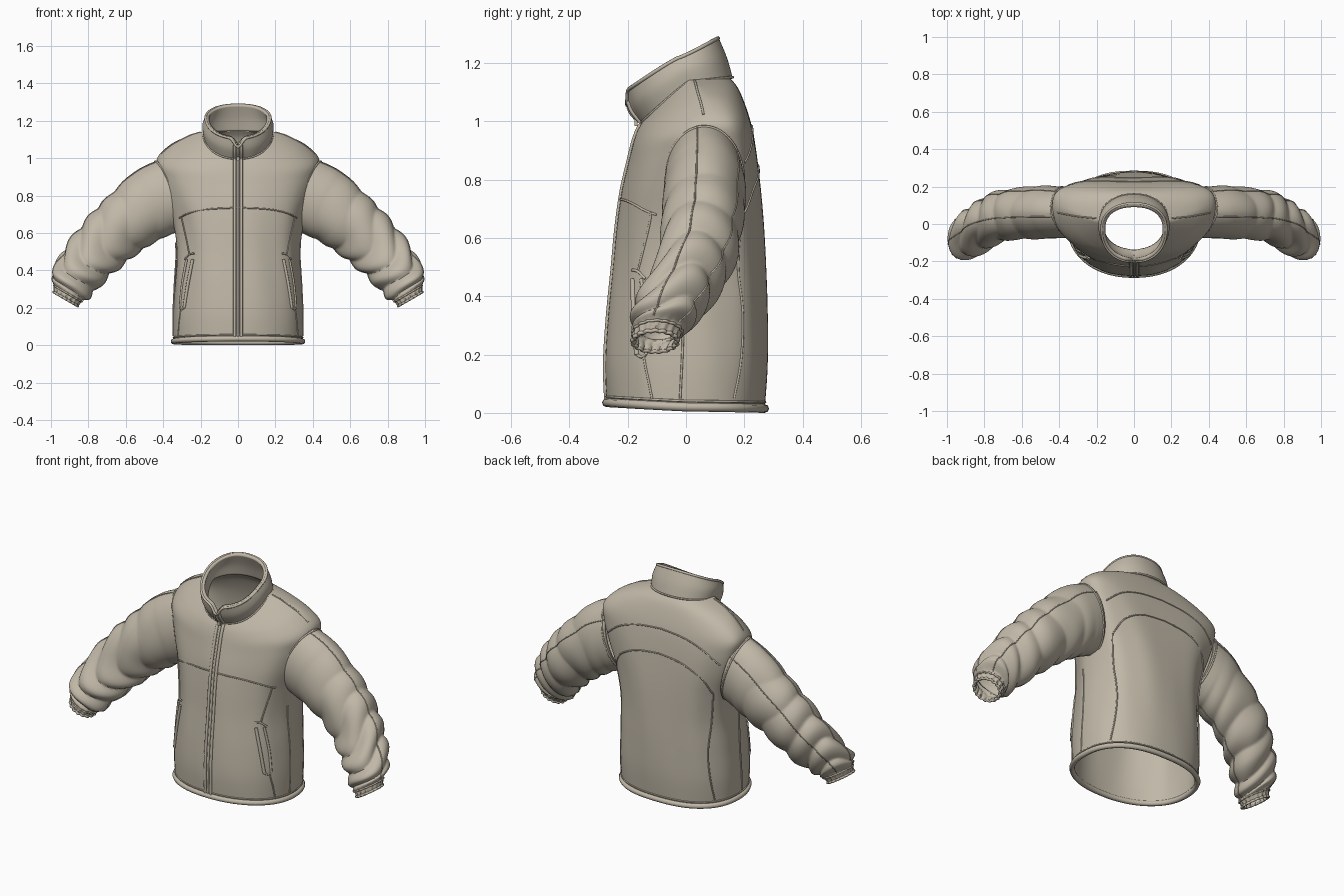
import bpy, math
from math import sin, cos, pi, radians
from mathutils import Vector
from mathutils.bvhtree import BVHTree

if "Cube" in bpy.data.objects:
    bpy.data.objects.remove(bpy.data.objects["Cube"])


def make_material(name, rgb):
    mat = bpy.data.materials.new(name)
    mat.use_nodes = True
    mat.diffuse_color = (*rgb, 1)
    mat.node_tree.nodes["Principled BSDF"].inputs["Base Color"].default_value = (*rgb, 1)
    return mat


FABRIC = make_material("beige fabric", (0.53, 0.48, 0.39))


def blend(stations, t):
    """Smooth interpolation through a list of tuples, t from 0 to 1."""
    n = len(stations) - 1
    i = min(int(t * n), n - 1)
    f = t * n - i
    p0, p1, p2, p3 = (stations[max(0, min(n, i + k))] for k in (-1, 0, 1, 2))
    return [0.5 * (2 * b + (c - a) * f + (2 * a - 5 * b + 4 * c - d) * f * f
                   + (3 * b - a - 3 * c + d) * f ** 3)
            for a, b, c, d in zip(p0, p1, p2, p3)]


def loft(name, surface, around, along, thickness, mirrored=False, is_hole=None):
    """Open tube through surface(angle, t), thickened inward."""
    verts = [surface(2 * pi * j / around, i / along)
             for i in range(along + 1) for j in range(around)]
    faces = []
    for i in range(along):
        for j in range(around):
            a, b = i * around + j, i * around + (j + 1) % around
            if not (is_hole and is_hole((verts[a] + verts[b + around]) / 2)):
                faces.append((a, b, b + around, a + around))
    mesh = bpy.data.meshes.new(name)
    mesh.from_pydata(verts, [], faces)
    mesh.materials.append(FABRIC)
    obj = bpy.data.objects.new(name, mesh)
    bpy.context.collection.objects.link(obj)
    bpy.ops.object.select_all(action="DESELECT")
    obj.select_set(True)
    bpy.context.view_layer.objects.active = obj
    bpy.ops.object.shade_smooth_by_angle(angle=radians(50))
    if mirrored:
        obj.modifiers.new("mirror", "MIRROR").use_mirror_merge = False
    solid = obj.modifiers.new("thickness", "SOLIDIFY")
    solid.thickness, solid.offset = thickness, -1
    return BVHTree.FromPolygons(verts, faces)


def tube(name, points, radius, closed=False):
    """Round piping along a path."""
    curve = bpy.data.curves.new(name, "CURVE")
    curve.dimensions = "3D"
    curve.bevel_depth, curve.bevel_resolution = radius, 2
    curve.use_fill_caps = True
    spline = curve.splines.new("POLY")
    spline.points.add(len(points) - 1)
    for p, co in zip(spline.points, points):
        p.co = (*co, 1)
    spline.use_cyclic_u = closed
    spline.use_smooth = True
    curve.materials.append(FABRIC)
    obj = bpy.data.objects.new(name, curve)
    bpy.context.collection.objects.link(obj)
    return obj


def sharp_power(v, p):
    return math.copysign(abs(v) ** p, v)


# Body: side z, front z, back z, half width, front y, back y, middle y, back squareness
BODY = [(0.020, 0.035, 0.015, 0.345, -0.273, 0.270, 0.00, 0.82),
        (0.16, 0.17, 0.16, 0.347, -0.278, 0.279, 0.00, 0.80),
        (0.33, 0.33, 0.33, 0.338, -0.268, 0.279, 0.00, 0.78),
        (0.50, 0.50, 0.50, 0.330, -0.250, 0.274, 0.01, 0.75),
        (0.66, 0.64, 0.66, 0.350, -0.236, 0.266, 0.03, 0.70),
        (0.80, 0.76, 0.80, 0.394, -0.219, 0.254, 0.06, 0.64),
        (0.92, 0.86, 0.91, 0.426, -0.197, 0.240, 0.08, 0.60),
        (1.00, 0.92, 0.99, 0.432, -0.183, 0.224, 0.09, 0.60),
        (1.07, 0.96, 1.06, 0.365, -0.170, 0.202, 0.07, 0.65),
        (1.115, 0.985, 1.115, 0.275, -0.158, 0.178, 0.04, 0.75),
        (1.145, 1.005, 1.15, 0.178, -0.145, 0.150, 0.01, 0.85)]


def oval(angle, row):
    zs, zf, zb, a, yf, yb, ym, power = row
    c, s = cos(angle), sin(angle)
    p = power if s > 0 else 0.92
    y = ym + ((yb - ym) if s > 0 else (ym - yf)) * sharp_power(s, p)
    z = zs + ((zb - zs) * s if s > 0 else (zf - zs) * -s)
    return Vector((a * sharp_power(c, p), y, z))


def body(angle, t):
    p = oval(angle, blend(BODY, t))
    fold = 0.010 * sin(pi * min(1, t * 1.5)) * sin(9 * angle + 5 * t)
    return Vector((p.x * (1 + fold), p.y * (1 + fold), p.z))


# Collar: leans forward, with a notch above the zip
COLLAR = [(1.135, 0.995, 1.150, 0.186, -0.152, 0.160, 0.01, 0.95),
          (1.180, 1.050, 1.220, 0.190, -0.186, 0.140, -0.01, 0.92),
          (1.222, 1.112, 1.292, 0.174, -0.203, 0.110, -0.03, 0.88)]


def collar(angle, t):
    p = oval(angle, blend(COLLAR, t))
    if sin(angle) < 0:
        p.z -= 0.05 * t * math.exp(-(p.x / 0.025) ** 2)
    return p


# Sleeve: centre x y z, height radius, depth radius, droop in degrees
SLEEVE = [(0.372, 0.062, 0.802, 0.196, 0.134, 15),
          (0.460, 0.064, 0.760, 0.192, 0.141, 28),
          (0.560, 0.060, 0.684, 0.174, 0.140, 38),
          (0.665, 0.050, 0.600, 0.160, 0.134, 44),
          (0.760, 0.024, 0.498, 0.146, 0.130, 48),
          (0.838, -0.030, 0.403, 0.133, 0.124, 53),
          (0.895, -0.075, 0.323, 0.118, 0.110, 58),
          (0.908, -0.097, 0.280, 0.088, 0.086, 60),
          (0.920, -0.106, 0.246, 0.072, 0.076, 60)]


def sleeve(angle, t):
    x, y, z, h, d, droop = blend(SLEEVE, t)
    # Puffy, uneven slanted folds that deepen towards the wrist
    depth = 0.12 * min(1, max(0, t - 0.10) * 2) * min(1, max(0, 0.92 - t) * 8)
    wave = abs(sin(24 * t + 1.3 * sin(angle + 0.7) + 0.7 * sin(2 * angle + 9 * t)))
    k = 1 + depth * (1.5 * wave - 0.85 + 0.25 * sin(3 * angle + 17 * t))
    # Elastic gathers at the cuff
    k += 0.05 * max(0, min(1, (t - 0.82) * 8)) * sin(17 * angle)
    # The front of the armhole is cut further in
    x += 0.05 * min(0, cos(angle)) * max(0, 1 - 4 * t)
    r = radians(droop)
    up = h * k * sin(angle)
    return Vector((x + sin(r) * up, y + d * k * cos(angle), z + cos(r) * up))


def in_armhole(p):
    x, y, z, h, d, droop = SLEEVE[0]
    r = radians(droop)
    up = (abs(p.x) - x) * sin(r) + (p.z - z) * cos(r)
    return abs(p.x) > 0.25 and (up / h) ** 2 + ((p.y - y) / d) ** 2 < 0.7


body_tree = loft("body", body, 120, 70, 0.010, is_hole=in_armhole)
collar_tree = loft("collar", collar, 96, 10, 0.022)
loft("sleeves", sleeve, 72, 120, 0.008, mirrored=True)

# Rolled edges and construction seams
RING = [2 * pi * i / 96 for i in range(96)]
tube("hem", [body(a, 0) for a in RING], 0.015, True)
tube("hem_stitch", [body(a, 0.022) for a in RING], 0.004, True)
tube("collar_seam", [collar(a, 0.02) for a in RING], 0.005, True)
tube("collar_edge", [collar(a, 1) * 0.995 for a in RING], 0.007, True)


def both_sides(obj):
    obj.modifiers.new("mirror", "MIRROR").use_mirror_merge = False


both_sides(tube("armhole_seam", [sleeve(a, 0.03) for a in RING], 0.005, True))
both_sides(tube("cuff_edge", [sleeve(a, 1) for a in RING], 0.007, True))
both_sides(tube("cuff_stitch", [sleeve(a, 0.89) for a in RING], 0.005, True))
for name, angle in (("top", 1.75), ("rear", 0.6), ("under", 4.6)):
    both_sides(tube(f"sleeve_{name}_seam",
                    [sleeve(angle, i / 60 * 0.85) for i in range(61)], 0.003))

# Rays used to lay seams on the body: start and direction from two coordinates
VIEWS = {"front": (lambda u, v: Vector((u, -2, v)), Vector((0, 1, 0))),
         "back": (lambda u, v: Vector((u, 2, v)), Vector((0, -1, 0))),
         "side": (lambda u, v: Vector((2, u, v)), Vector((-1, 0, 0))),
         "top": (lambda u, v: Vector((u, v, 3)), Vector((0, 0, -1)))}


def drape(view, path, trees=(body_tree,), steps=40):
    start, direction = VIEWS[view]
    points = []
    for i in range(steps + 1):
        origin = start(*blend(path, i / steps))
        hits = [h for h in (t.ray_cast(origin, direction) for t in trees) if h[0]]
        if hits:
            points.append(min(hits, key=lambda h: h[3])[0])
    return points


def seam(name, view, path, radius=0.004):
    both_sides(tube(name, drape(view, path), radius))


seam("front_yoke_seam", "front", [(0, 0.735), (0.15, 0.728), (0.25, 0.71), (0.315, 0.68)])
seam("front_panel_seam", "front", [(0.305, 0.69), (0.28, 0.58), (0.262, 0.49)])
seam("front_lower_seam", "front", [(0.305, 0.20), (0.315, 0.12), (0.32, 0.05)])
seam("back_yoke_seam", "back", [(0, 0.985), (0.15, 0.97), (0.27, 0.93), (0.36, 0.86)])
seam("back_lower_yoke_seam", "back", [(0, 0.85), (0.15, 0.83), (0.26, 0.77), (0.31, 0.68)])
seam("back_panel_seam", "back", [(0.31, 0.68), (0.29, 0.5), (0.28, 0.3), (0.30, 0.05)])
seam("side_seam", "side", [(-0.02, 0.55), (-0.01, 0.3), (-0.02, 0.05)])
seam("shoulder_seam", "top", [(0.20, 0.03), (0.30, 0.04), (0.41, 0.06)])

# Slanted pockets: two raised welts closed at both ends
seam("pocket_inner_welt", "front", [(0.243, 0.46), (0.268, 0.33), (0.288, 0.20)], 0.009)
seam("pocket_outer_welt", "front", [(0.275, 0.46), (0.298, 0.33), (0.310, 0.20)], 0.007)
seam("pocket_top", "front", [(0.235, 0.49), (0.262, 0.485), (0.285, 0.46)], 0.005)
seam("pocket_bottom", "front", [(0.288, 0.20), (0.300, 0.192), (0.310, 0.20)], 0.005)

# Zip: teeth between two flaps, running up into the collar
both = (body_tree, collar_tree)
both_sides(tube("zip_flap", drape("front", [(0.018, 0.04), (0.018, 1.07)], both, 80), 0.008))
tube("zip_teeth", drape("front", [(0, 0.04), (0, 1.05)], both, 80), 0.007)
bpy.ops.mesh.primitive_cube_add(size=1, location=(0, -0.172, 1.012))
pull = bpy.context.object
pull.name = "zip_pull"
pull.scale = (0.016, 0.010, 0.055)
pull.data.materials.append(FABRIC)
pull.modifiers.new("bevel", "BEVEL").width = 0.003
